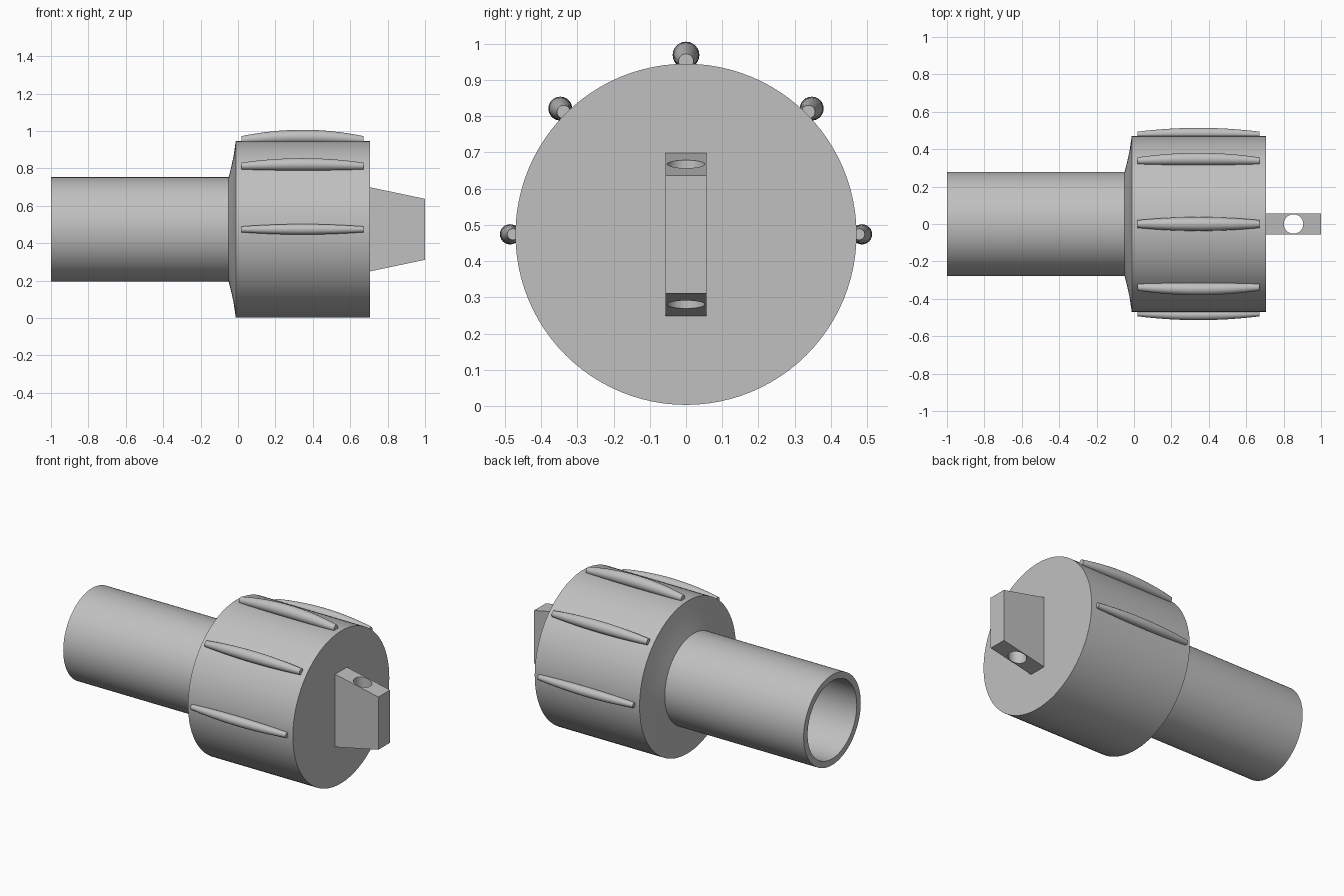
import bpy
import bmesh
from math import sin, cos, pi, radians
from mathutils import Vector

cube = bpy.data.objects.get("Cube")
if cube:
    bpy.data.objects.remove(cube, do_unlink=True)

AXIS_Z = 0.474
COLLAR_R = 0.471

grey = bpy.data.materials.new("plain grey")
grey.use_nodes = True
colour = (0.53, 0.53, 0.53, 1)
grey.diffuse_color = colour
grey.node_tree.nodes["Principled BSDF"].inputs["Base Color"].default_value = colour


def finish(name, bm, smooth=True):
    """Turn a bmesh into a shaded object."""
    bmesh.ops.recalc_face_normals(bm, faces=bm.faces)
    mesh = bpy.data.meshes.new(name)
    bm.to_mesh(mesh)
    bm.free()
    mesh.materials.append(grey)
    ob = bpy.data.objects.new(name, mesh)
    bpy.context.collection.objects.link(ob)
    bpy.ops.object.select_all(action="DESELECT")
    ob.select_set(True)
    bpy.context.view_layer.objects.active = ob
    if smooth:
        bpy.ops.object.shade_smooth_by_angle(angle=radians(35))
    return ob


def tube(name, stations, segments):
    """Skin circles given as (centre, radius), all facing along x, and cap the ends."""
    bm = bmesh.new()
    rings = []
    for centre, r in stations:
        angles = [2 * pi * i / segments for i in range(segments)]
        rings.append([bm.verts.new(centre + Vector((0, r * cos(a), r * sin(a))))
                      for a in angles])
    for a, b in zip(rings, rings[1:]):
        for i in range(segments):
            j = (i + 1) % segments
            bm.faces.new((a[i], a[j], b[j], b[i]))
    bm.faces.new(rings[0])
    bm.faces.new(rings[-1])
    return finish(name, bm)


# Hollow pipe, flared shoulder and collar as one turned profile
profile = [(0, 0.24), (-1, 0.24), (-1, 0.279), (-0.05, 0.279), (-0.037, 0.33),
           (-0.024, 0.39), (-0.012, COLLAR_R), (0.705, COLLAR_R)]
tube("pipe_and_collar", [(Vector((x, 0, AXIS_Z)), r) for x, r in profile], 96)

# Bowed grip ribs around the upper half; the side ones are slimmer
STEPS = 16
for n, thick in enumerate((0.028, 0.033, 0.037, 0.033, 0.028)):
    angle = n * pi / 4
    outward = Vector((0, cos(angle), sin(angle)))
    stations = []
    for i in range(STEPS + 1):
        t = i / STEPS
        bow = 1 - (2 * t - 1) ** 2
        r = thick * (0.56 + 0.44 * bow)
        reach = COLLAR_R + 0.007 + (thick - 0.02) * bow
        stations.append((Vector((0.02 + 0.65 * t, 0, AXIS_Z)) + outward * reach, r))
    tube(f"grip_rib_{n + 1}", stations, 24)

# Tapered end tab
bm = bmesh.new()
bmesh.ops.create_cube(bm, size=1)
for v in bm.verts:
    tip = v.co.x > 0
    v.co = Vector((1 if tip else 0.70, 0.114 * v.co.y,
                   AXIS_Z + v.co.z * (0.326 if tip else 0.452)))
tab = finish("end_tab", bm, smooth=False)

# Vertical hole through the tab
bm = bmesh.new()
bmesh.ops.create_cone(bm, cap_ends=True, segments=48, radius1=0.052, radius2=0.052, depth=1)
bmesh.ops.translate(bm, verts=bm.verts, vec=(0.853, 0, AXIS_Z))
cutter = finish("tab_hole_cutter", bm, smooth=False)
cutter.hide_render = True
cut = tab.modifiers.new("hole", "BOOLEAN")
cut.operation = "DIFFERENCE"
cut.solver = "EXACT"
cut.object = cutter
bpy.context.view_layer.objects.active = tab
bpy.ops.object.modifier_apply(modifier=cut.name)
bpy.data.objects.remove(cutter, do_unlink=True)
bpy.ops.object.select_all(action="DESELECT")
tab.select_set(True)
bpy.ops.object.shade_smooth_by_angle(angle=radians(12))
